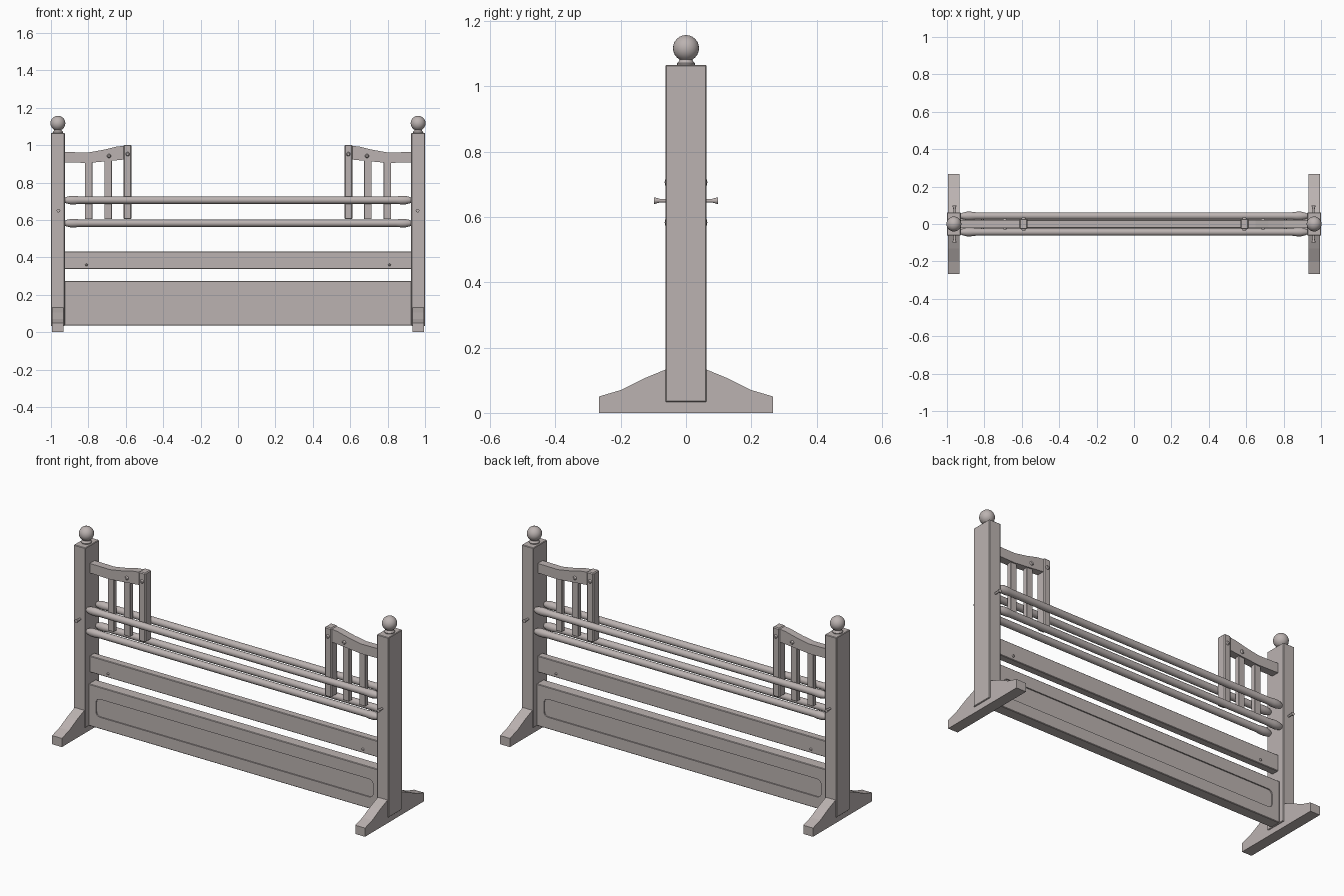
import bpy, bmesh, math
from mathutils import Matrix

if "Cube" in bpy.data.objects:
    bpy.data.objects.remove(bpy.data.objects["Cube"])

paint = bpy.data.materials.new("weathered grey paint")
paint.diffuse_color = (0.50, 0.45, 0.44, 1)
paint.use_nodes = True
paint.node_tree.nodes["Principled BSDF"].inputs["Base Color"].default_value = paint.diffuse_color


def finish(name, bm, smooth=False):
    bmesh.ops.recalc_face_normals(bm, faces=bm.faces)
    me = bpy.data.meshes.new(name)
    bm.to_mesh(me)
    bm.free()
    me.materials.append(paint)
    ob = bpy.data.objects.new(name, me)
    bpy.context.collection.objects.link(ob)
    if smooth:
        bpy.ops.object.select_all(action='DESELECT')
        ob.select_set(True)
        bpy.context.view_layer.objects.active = ob
        bpy.ops.object.shade_smooth_by_angle(angle=math.radians(40))
    return ob


def box(name, x0, x1, y0, y1, z0, z1, bevel=0.003):
    bm = bmesh.new()
    bmesh.ops.create_cube(bm, size=1)
    for v in bm.verts:
        v.co = ((x0 + x1) / 2 + v.co.x * (x1 - x0),
                (y0 + y1) / 2 + v.co.y * (y1 - y0),
                (z0 + z1) / 2 + v.co.z * (z1 - z0))
    if bevel:
        bmesh.ops.bevel(bm, geom=bm.edges[:], offset=bevel, segments=1, affect='EDGES')
    return finish(name, bm)


def prism(name, pts, axis, a, b):
    """Extrude a profile: (y, z) along x, or (x, z) along y."""
    bm = bmesh.new()
    put = (lambda p, t: (t, p[0], p[1])) if axis == 'x' else (lambda p, t: (p[0], t, p[1]))
    f = bm.faces.new([bm.verts.new(put(p, a)) for p in pts])
    new = bmesh.ops.extrude_face_region(bm, geom=[f])['geom']
    d = (b - a, 0, 0) if axis == 'x' else (0, b - a, 0)
    bmesh.ops.translate(bm, vec=d, verts=[v for v in new if isinstance(v, bmesh.types.BMVert)])
    return finish(name, bm)


def lathe(name, prof, loc, rot=Matrix(), n=16):
    """Spin (radius, height) profile round z, then rotate and place."""
    bm = bmesh.new()
    rings = [[bm.verts.new((r * math.cos(2 * math.pi * i / n), r * math.sin(2 * math.pi * i / n), h))
              for i in range(n)] for r, h in prof]
    for p, q in zip(rings, rings[1:]):
        for i in range(n):
            bm.faces.new((p[i], p[(i + 1) % n], q[(i + 1) % n], q[i]))
    bm.faces.new(rings[0])
    bm.faces.new(rings[-1])
    bmesh.ops.transform(bm, matrix=Matrix.Translation(loc) @ rot, verts=bm.verts)
    return finish(name, bm, True)


def along_y(s):
    return Matrix.Rotation(-s * math.pi / 2, 4, 'X')


def bolt(name, x, y, z, s, r=0.011):
    lathe(name, [(r, -0.004), (r, 0.003), (r * 0.6, 0.008)], (x, y * s, z), along_y(s), 10)


ALONG_X = Matrix.Rotation(math.pi / 2, 4, 'Y')

for s, side in ((-1, "left"), (1, "right")):
    def span(a, b):
        return sorted((s * a, s * b))

    # Post, foot and ball finial
    box(side + "_post", *span(0.926, 1.0), -0.0625, 0.0625, 0.033, 1.066)
    half = [(0.267, 0), (0.267, 0.05), (0.2, 0.07), (0.13, 0.105), (0.062, 0.133)]
    prism(side + "_foot", half + [(-y, z) for y, z in reversed(half)], 'x', *span(0.932, 0.994))
    ball = [(0.04 * math.sin(math.radians(a)), 0.052 - 0.04 * math.cos(math.radians(a)))
            for a in range(30, 180, 15)]
    lathe(side + "_ball_finial", [(0.026, -0.002), (0.028, 0.006), (0.021, 0.012)] + ball
          + [(0.002, 0.092)], (s * 0.963, 0, 1.065), n=24)

    # Wing gate: curved top rail, end upright and slats
    rail = [(0.93, 0.963), (0.8, 0.961), (0.72, 0.975), (0.65, 0.992), (0.6, 0.998),
            (0.6, 0.924), (0.7, 0.914), (0.8, 0.905), (0.93, 0.908)]
    prism(side + "_gate_top_rail", [(s * x, z) for x, z in rail], 'y', -0.022, 0.022)
    box(side + "_gate_upright", *span(0.57, 0.612), -0.028, 0.028, 0.604, 1.002, 0.005)
    for i, x in enumerate((0.799, 0.695)):
        box(f"{side}_gate_slat_{i + 1}", *span(x - 0.02, x + 0.02), -0.014, 0.014, 0.604, 0.93, 0.002)

    # Pegs and bolts on both faces
    for f in (-1, 1):
        lathe(side + "_post_peg", [(0.006, -0.004), (0.006, 0.02), (0.01, 0.034), (0.01, 0.038)],
              (s * 0.96, f * 0.06, 0.65), along_y(f), 10)
        bolt(side + "_gate_bolt", s * 0.69, 0.022, 0.942, f)
        bolt(side + "_gate_bolt", s * 0.59, 0.028, 0.952, f)
        bolt(side + "_plank_bolt", s * 0.81, 0.022, 0.36, f, 0.007)

# Four poles with thicker tapered ends
end = [(0.013, 0.927), (0.018, 0.915), (0.0225, 0.895), (0.0225, 0.87), (0.0195, 0.845)]
for z, level in ((0.706, "upper"), (0.583, "lower")):
    for y, face in ((-0.043, "front"), (0.043, "back")):
        lathe(f"{face}_{level}_pole", [(r, -h) for r, h in end] + [(r, h) for r, h in reversed(end)],
              (0, y, z), ALONG_X)

# Plank and bottom panel
box("plank", -0.928, 0.928, -0.022, 0.022, 0.338, 0.432)
panel = box("bottom_panel", -0.928, 0.928, -0.032, 0.032, 0.035, 0.275)

# Rounded recess cut in both faces of the panel
outline = []
for cx, cz, a0 in ((0.855, 0.18, 0), (-0.855, 0.18, 90), (-0.855, 0.127, 180), (0.855, 0.127, 270)):
    for k in range(5):
        a = math.radians(a0 + k * 22.5)
        outline.append((cx + 0.025 * math.cos(a), cz + 0.025 * math.sin(a)))
for f in (-1, 1):
    cutter = prism("recess_cutter", outline, 'y', f * 0.025, f * 0.06)
    cutter.hide_render = True
    m = panel.modifiers.new("recess", 'BOOLEAN')
    m.operation, m.object, m.solver = 'DIFFERENCE', cutter, 'EXACT'
    bpy.ops.object.select_all(action='DESELECT')
    panel.select_set(True)
    bpy.context.view_layer.objects.active = panel
    bpy.ops.object.modifier_apply(modifier=m.name)
    bpy.data.objects.remove(cutter)
